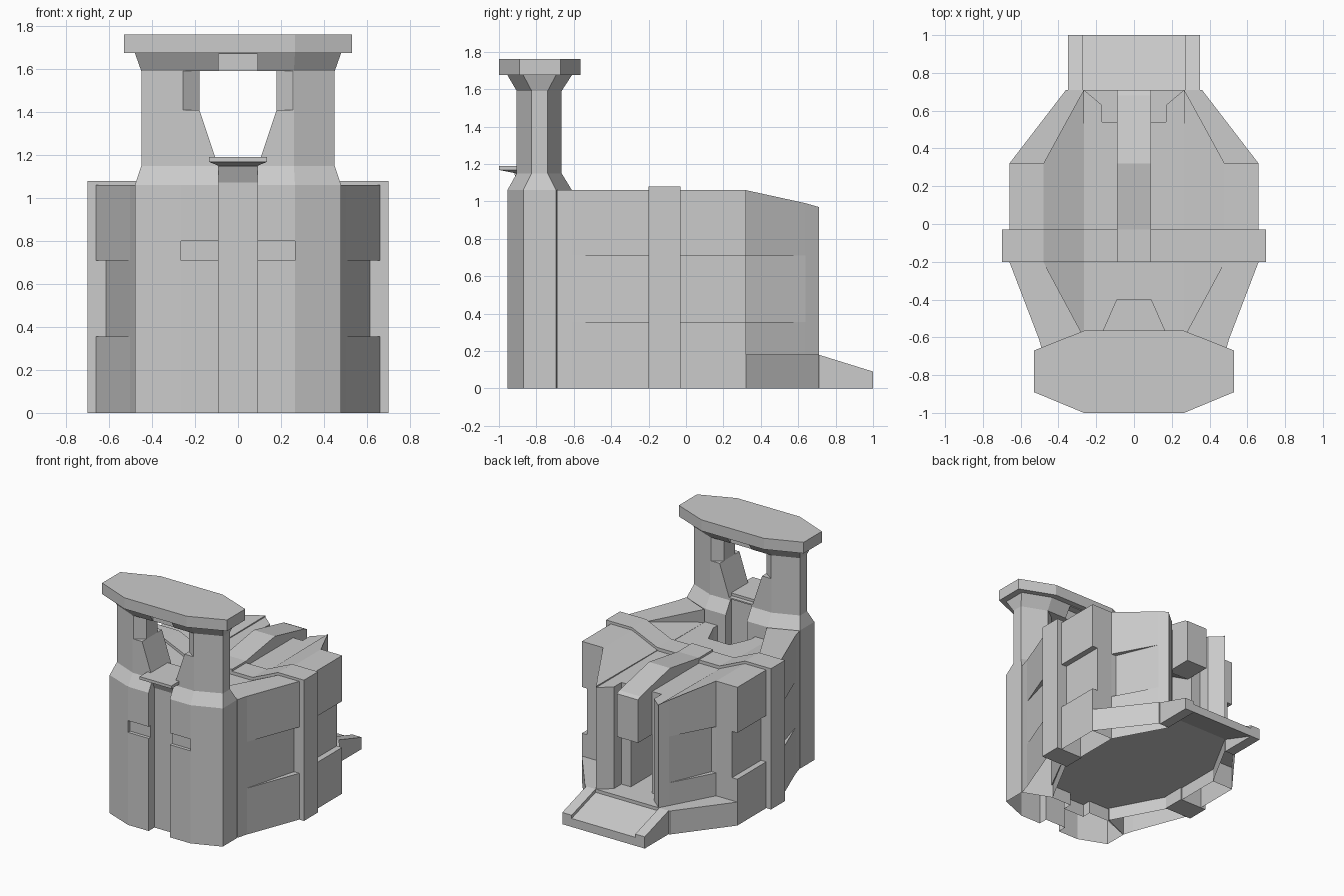
import bpy, bmesh

if "Cube" in bpy.data.objects:
    bpy.data.objects.remove(bpy.data.objects["Cube"])


def finish(name, bm):
    bmesh.ops.recalc_face_normals(bm, faces=bm.faces)
    me = bpy.data.meshes.new(name)
    bm.to_mesh(me)
    bm.free()
    ob = bpy.data.objects.new(name, me)
    bpy.context.collection.objects.link(ob)
    return ob


def loft(name, sections, open_bottom=False):
    """Stack of outlines [(points, z or list of z)], side-walled and capped."""
    bm = bmesh.new()
    rings = []
    for pts, z in sections:
        zs = z if isinstance(z, list) else [z] * len(pts)
        rings.append([bm.verts.new((x, y, h)) for (x, y), h in zip(pts, zs)])
    n = len(rings[0])
    for a, b in zip(rings, rings[1:]):
        for i in range(n):
            j = (i + 1) % n
            bm.faces.new((a[i], a[j], b[j], b[i]))
    bm.faces.new(rings[-1])
    bm.faces.new(rings[0])
    bmesh.ops.recalc_face_normals(bm, faces=bm.faces)
    if open_bottom:
        strip_bottom(bm)
    return finish(name, bm)


def strip_bottom(bm):
    low = [f for f in bm.faces if all(v.co.z < 0.001 for v in f.verts)]
    bmesh.ops.delete(bm, geom=low, context='FACES_ONLY')


def extrude(name, pts, lo, hi, axis):
    """Extrude a profile: axis 'y' takes (x, z) points, axis 'x' takes (y, z)."""
    bm = bmesh.new()
    put = (lambda p, d: (p[0], d, p[1])) if axis == 'y' else (lambda p, d: (d, p[0], p[1]))
    a = [bm.verts.new(put(p, lo)) for p in pts]
    b = [bm.verts.new(put(p, hi)) for p in pts]
    for i in range(len(pts)):
        j = (i + 1) % len(pts)
        bm.faces.new((a[i], a[j], b[j], b[i]))
    bm.faces.new(a)
    bm.faces.new(b)
    return finish(name, bm)


def box(name, x0, x1, y0, y1, z0, z1):
    return loft(name, [([(x0, y0), (x1, y0), (x1, y1), (x0, y1)], z) for z in (z0, z1)])


def flip(pts, s):
    return [(s * x, y) for x, y in pts]


def both(pts):
    """Mirror a half profile across x = 0."""
    return pts + [(-x, y) for x, y in reversed(pts)]


def cut(ob, cutters):
    for c in cutters:
        m = ob.modifiers.new('cut', 'BOOLEAN')
        m.operation, m.object, m.solver = 'DIFFERENCE', c, 'EXACT'
        bpy.context.view_layer.objects.active = ob
        bpy.ops.object.modifier_apply(modifier=m.name)
        bpy.data.objects.remove(c)


def octagon(w, f, y0, y1, y2, y3):
    return both([(f, y0), (w, y1), (w, y2), (f, y3)])


# Gate tower: foot, flared shoulder, columns and cornice
foot = octagon(.48, .265, -.955, -.87, -.695, -.61)
shaft = octagon(.45, .26, -.905, -.825, -.74, -.665)
tower = loft('tower', [(foot, 0), (foot, 1.06), (shaft, 1.15), (shaft, 1.59),
                       (octagon(.48, .265, -.955, -.87, -.695, -.61), 1.675)])
cutters = [extrude('window_cutter', both([(.10, 1.17), (.18, 1.41), (.18, 1.59)]), -1.1, -.4, 'y'),
           box('front_slot', -.09, .09, -1.1, -.885, -.1, 1.16),
           box('back_slot', -.09, .09, -.68, -.4, -.1, 1.16),
           box('cornice_slot_front', -.09, .09, -1.1, -.9, 1.58, 1.67),
           box('cornice_slot_back', -.09, .09, -.67, -.4, 1.58, 1.67)]
for s in (-1, 1):
    cutters.append(box('slit', s * .175 - .09, s * .175 + .09, -1.1, -.93, .71, .80))
    for y0, y1 in ((-.91, -.845), (-.66, -.725)):
        cutters.append(loft('window_chamfer', [(flip([(.262, y0), (.17, y0), (.17, y1)], s), z)
                                               for z in (1.41, 1.59)]))
cut(tower, cutters)
bm = bmesh.new()
bm.from_mesh(tower.data)
strip_bottom(bm)
bm.to_mesh(tower.data)
bm.free()

loft('tower_cap', [(octagon(.53, .265, -1, -.89, -.67, -.565), z) for z in (1.675, 1.76)])

# Sill ledge and the bracket under it
loft('sill', [(both([(.09, -.91), (.09, -.70)]), 1.15),
              (both([(.135, -1), (.135, -.70)]), 1.168),
              (both([(.135, -1), (.135, -.70)]), 1.19)])
extrude('sill_bracket', [(-.88, 1.06), (-.92, 1.15), (-.70, 1.15), (-.70, 1.06)], -.09, .09, 'x')

# Hollowed side walls: upper, recessed middle and lower courses
COURSES = ((0, .355, False), (.355, .71, True), (.71, 1.06, False))
for s, side in ((1, 'right'), (-1, 'left')):
    for z0, z1, mid in COURSES:
        x = .615 if mid else .66
        front = [(.48, -.69), (.503, -.61), (x, -.2), (.48, -.2), (.265, -.60)]
        loft(side + '_front_panel', [(flip(front, s), z0), (flip(front, s), z1)], True)
        back = [(.48, -.03), (x, -.03), (x, .32), (.48, .32)]
        loft(side + '_back_panel', [(flip(back, s), z0), (flip(back, s), z1)], True)
        # Inner wall whose top slopes down into the roof trough
        xi = .44 if mid else .48
        wall = [(.265, -.62), (.48, -.2), (.48, .318), (xi, .32), (.305, .64), (.265, .71)]
        top = [.96, 1.06, 1.06, 1.06, .99, .97] if z1 > 1 else z1
        loft(side + '_trough_wall', [(flip(wall, s), max(z0, .1)), (flip(wall, s), top)])
    # Low plinth at the rear corner
    plinth = [(.66, .32), (.36, .71), (.265, .71), (.48, .32)]
    loft(side + '_plinth', [(flip(plinth, s), 0), (flip(plinth, s), .18)], True)
    # Door jamb
    jamb = [(.265, .71), (.17, .63), (.17, .54), (.09, .54), (.09, .2), (.265, .2)]
    loft(side + '_door_jamb', [(flip(jamb, s), .1), (flip(jamb, s), .96)])
    # Ramp curb
    a, b = sorted((s * .27, s * .35))
    extrude(side + '_ramp_curb', [(.71, 0), (1, 0), (1, .09), (.71, .18)], a, b, 'x')

# Centre of the hall with a notch behind the tower
hall = both([(.09, -.4), (.16, -.56), (.16, -.62), (.265, -.62), (.265, .2)])
loft('hall', [(hall, .1), (hall, .96)])
box('notch_floor', -.16, .16, -.68, -.39, .1, .70)
box('floor', -.265, .265, .2, .71, .1, .18)

# Ramp slab between the curbs
extrude('ramp', [(.71, .10), (1, 0), (1, .065), (.71, .155)], -.27, .27, 'x')

# Raised band over the walls and the dipping roof
half = [(.47, .9), (.47, 0), (.70, 0), (.70, 1.08), (.48, 1.08), (.265, .985)]
extrude('roof_band', both(half), -.2, -.03, 'y')

# Roof spine that ends in a hanging block above the door
extrude('roof_spine', [(-.2, .9), (-.2, 1.0), (-.03, 1.0), (.32, 1.055), (.68, .975),
                       (.71, .96), (.71, .63), (.5, .63), (.2, .8)], -.09, .09, 'x')
